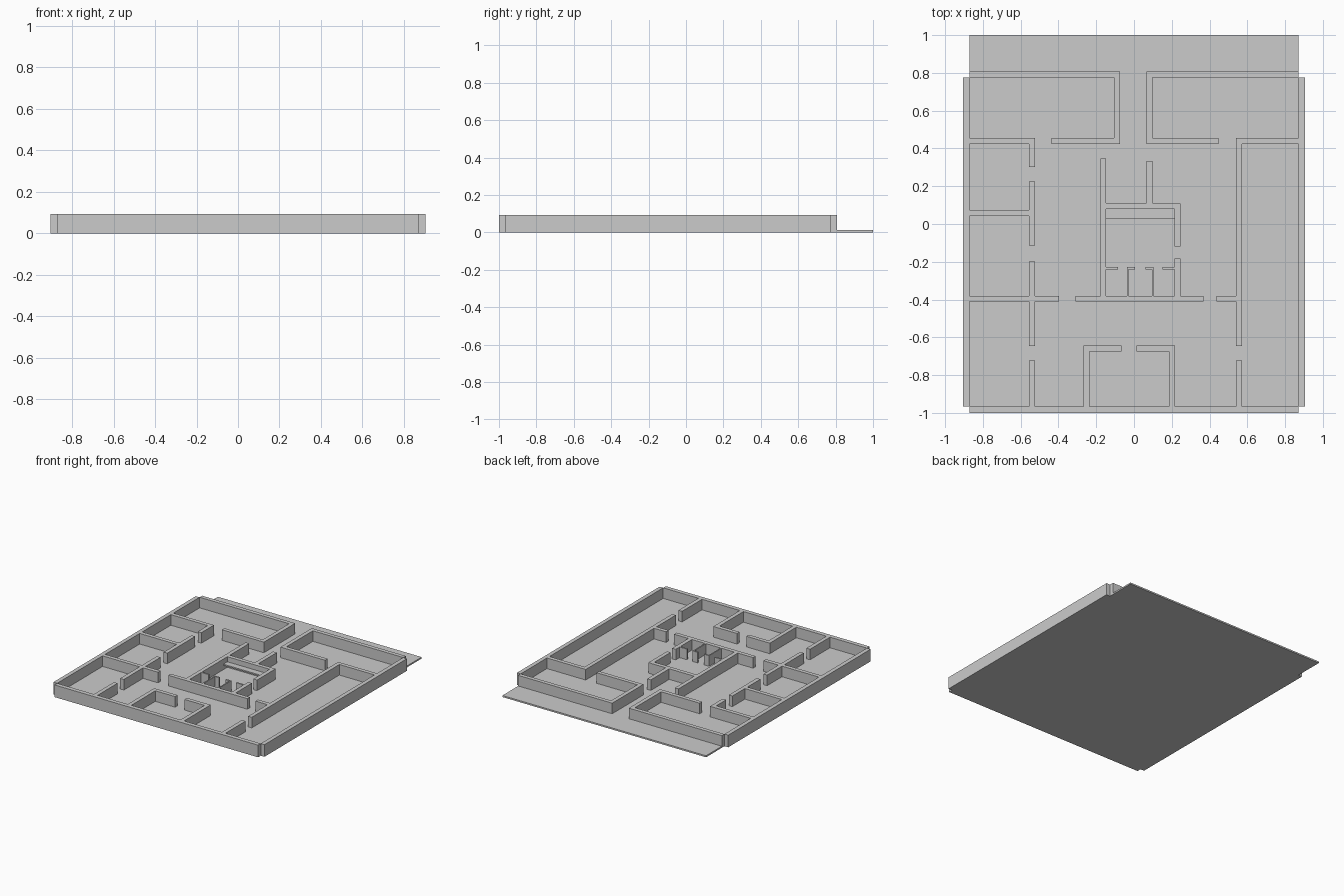
import bpy, bmesh
from mathutils import Matrix, Vector

if "Cube" in bpy.data.objects:
    bpy.data.objects.remove(bpy.data.objects["Cube"])

H = 0.094      # wall top
F = 0.012      # floor thickness
T = 0.031      # wall thickness


def boxes(name, rects, z0, z1):
    """One object made of upright boxes, each given as (x0, x1, y0, y1)."""
    bm = bmesh.new()
    for x0, x1, y0, y1 in rects:
        m = Matrix.Translation(((x0 + x1) / 2, (y0 + y1) / 2, (z0 + z1) / 2))
        m = m @ Matrix.Diagonal(Vector((x1 - x0, y1 - y0, z1 - z0, 1)))
        bmesh.ops.create_cube(bm, size=1, matrix=m)
    mesh = bpy.data.meshes.new(name)
    bm.to_mesh(mesh)
    bm.free()
    ob = bpy.data.objects.new(name, mesh)
    bpy.context.collection.objects.link(ob)
    return ob


def along_x(y, *spans):
    """Wall runs along x whose front edge is at y, with door gaps between spans."""
    return [(a, b, y, y + T) for a, b in spans]


def along_y(x, *spans):
    """Wall runs along y whose left edge is at x."""
    return [(x, x + T, a, b) for a, b in spans]


# floor slab, running out past the entrance at the back
boxes("floor", [(-0.872, 0.872, -1, 1)], 0, F)

# outer walls
boxes("side_walls", [(-0.904, -0.872, -0.967, 0.775), (0.872, 0.904, -0.967, 0.775)], 0, H)
boxes("front_wall", [(-0.872, 0.872, -1, -0.967)], F, H)
boxes("back_walls", along_x(0.776, (-0.872, -0.075), (0.067, 0.872)), F, H)

# entrance corridor and the two back rooms
boxes("entrance_walls",
      along_y(-0.106, (0.424, 0.776)) + along_y(0.067, (0.424, 0.776)) +
      along_x(0.424, (-0.436, -0.106), (0.098, 0.448)), F, H)

# row of rooms on the left
boxes("left_room_walls",
      along_y(-0.556, (0.302, 0.455), (-0.115, 0.226), (-0.38, -0.198),
              (-0.647, -0.411), (-0.967, -0.723)) +
      along_x(0.424, (-0.872, -0.556)) +
      along_x(0.043, (-0.872, -0.556)) +
      along_x(-0.411, (-0.872, -0.397)), F, H)

# long room on the right
boxes("right_room_walls",
      along_y(0.54, (-0.647, 0.455), (-0.967, -0.723)) +
      along_x(0.424, (0.571, 0.872)) +
      along_x(-0.411, (0.437, 0.54)), F, H)

# small room against the front wall
boxes("front_room_walls",
      along_y(-0.267, (-0.967, -0.674)) + along_y(0.185, (-0.967, -0.674)) +
      along_x(-0.674, (-0.267, -0.067), (0.014, 0.216)), F, H)

# washroom block in the middle
boxes("washroom_walls",
      along_x(-0.411, (-0.309, 0.368)) +
      along_y(-0.178, (-0.38, 0.347)) +
      along_y(0.067, (0.108, 0.334)) +
      along_x(0.079, (-0.147, 0.215)) +
      along_y(0.215, (-0.119, 0.108), (-0.38, -0.182)), F, H)

# stall fronts and dividers
boxes("stall_panels",
      [(a, b, -0.24, -0.228) for a, b in
       ((-0.147, -0.084), (-0.038, 0.006), (0.061, 0.104), (0.152, 0.215))] +
      [(x, x + 0.009, -0.38, -0.24) for x in (-0.038, 0.095)], F, H)

# wash counter
boxes("counter", [(-0.147, 0.215, 0.03, 0.079)], 0.045, 0.055)
